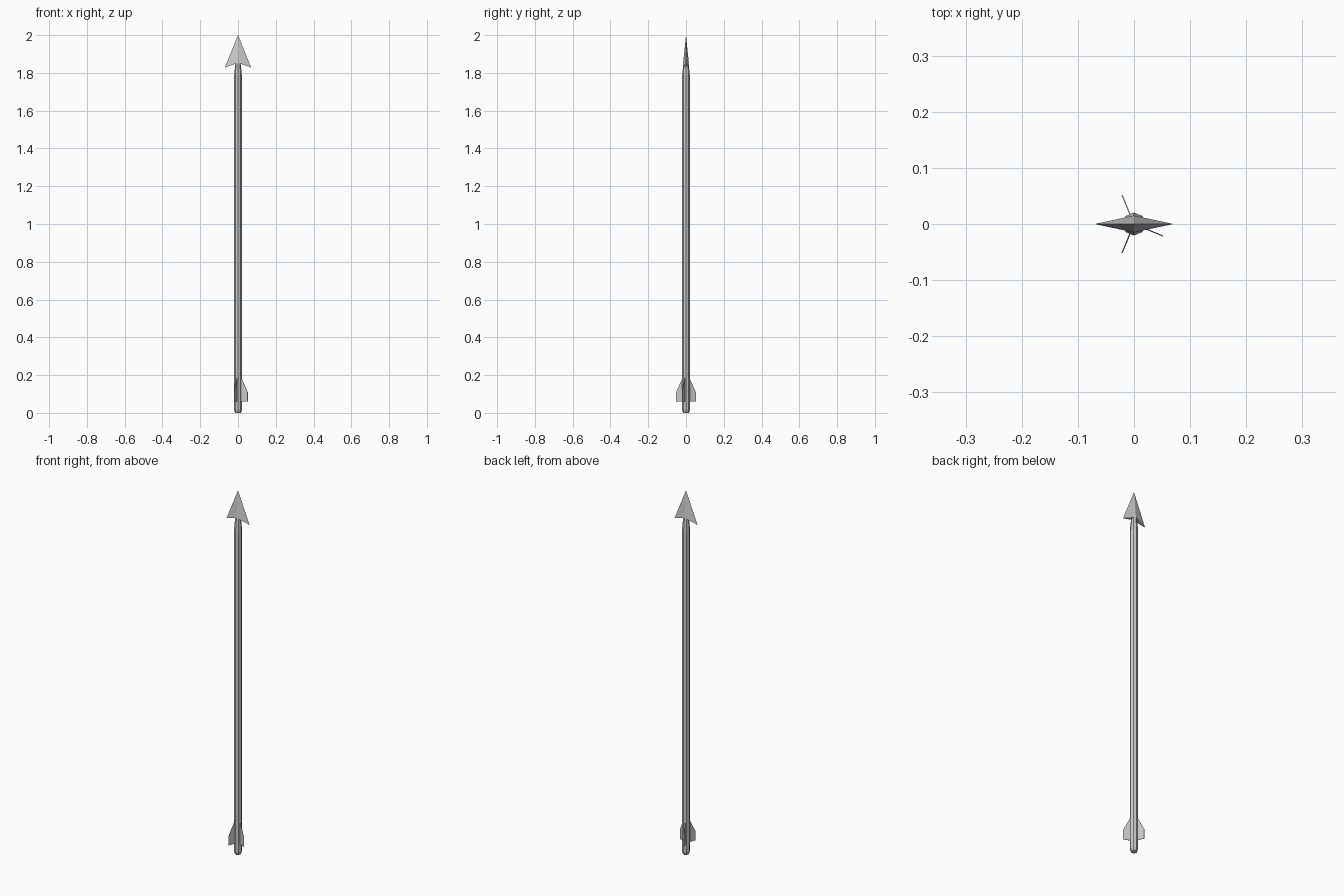
import bpy
from math import cos, sin, radians, tau

if "Cube" in bpy.data.objects:
    bpy.data.objects.remove(bpy.data.objects["Cube"])


def make(name, verts, faces):
    mesh = bpy.data.meshes.new(name)
    mesh.from_pydata(verts, [], faces)
    mesh.update()
    obj = bpy.data.objects.new(name, mesh)
    bpy.context.collection.objects.link(obj)
    return obj


# Shaft: eight-sided, chamfered at the foot, tapered into the head
SIDES = 8
profile = [(0.015, 0.0), (0.0205, 0.015), (0.0205, 1.785), (0.013, 1.86)]
verts = [(r * cos(tau * i / SIDES), r * sin(tau * i / SIDES), z)
         for r, z in profile for i in range(SIDES)]
faces = [tuple(reversed(range(SIDES)))]
for k in range(len(profile) - 1):
    for i in range(SIDES):
        j = (i + 1) % SIDES
        a, b = k * SIDES, (k + 1) * SIDES
        faces.append((a + i, a + j, b + j, b + i))
faces.append(tuple(range((len(profile) - 1) * SIDES, len(profile) * SIDES)))
make("shaft", verts, faces)

# Arrowhead: flat diamond section with swept-back barbs
make("arrowhead",
     [(0, 0, 2.0), (0.07, 0, 1.828), (0, 0.015, 1.853),
      (-0.07, 0, 1.828), (0, -0.015, 1.853)],
     [(0, 1, 2), (0, 2, 3), (0, 3, 4), (0, 4, 1), (1, 4, 2), (3, 2, 4)])

# Fletchings: three thin vanes set on flats of the shaft
outline = [(0.017, 0.06), (0.056, 0.06), (0.056, 0.11), (0.017, 0.19)]
T = 0.001
for n, angle in enumerate((112.5, 247.5, 337.5), 1):
    vane = make(f"fletching_{n}",
                [(r, s * T, z) for s in (-1, 1) for r, z in outline],
                [(0, 1, 2, 3), (7, 6, 5, 4)]
                + [(i, i + 4, (i + 1) % 4 + 4, (i + 1) % 4) for i in range(4)])
    vane.rotation_euler.z = radians(angle)
